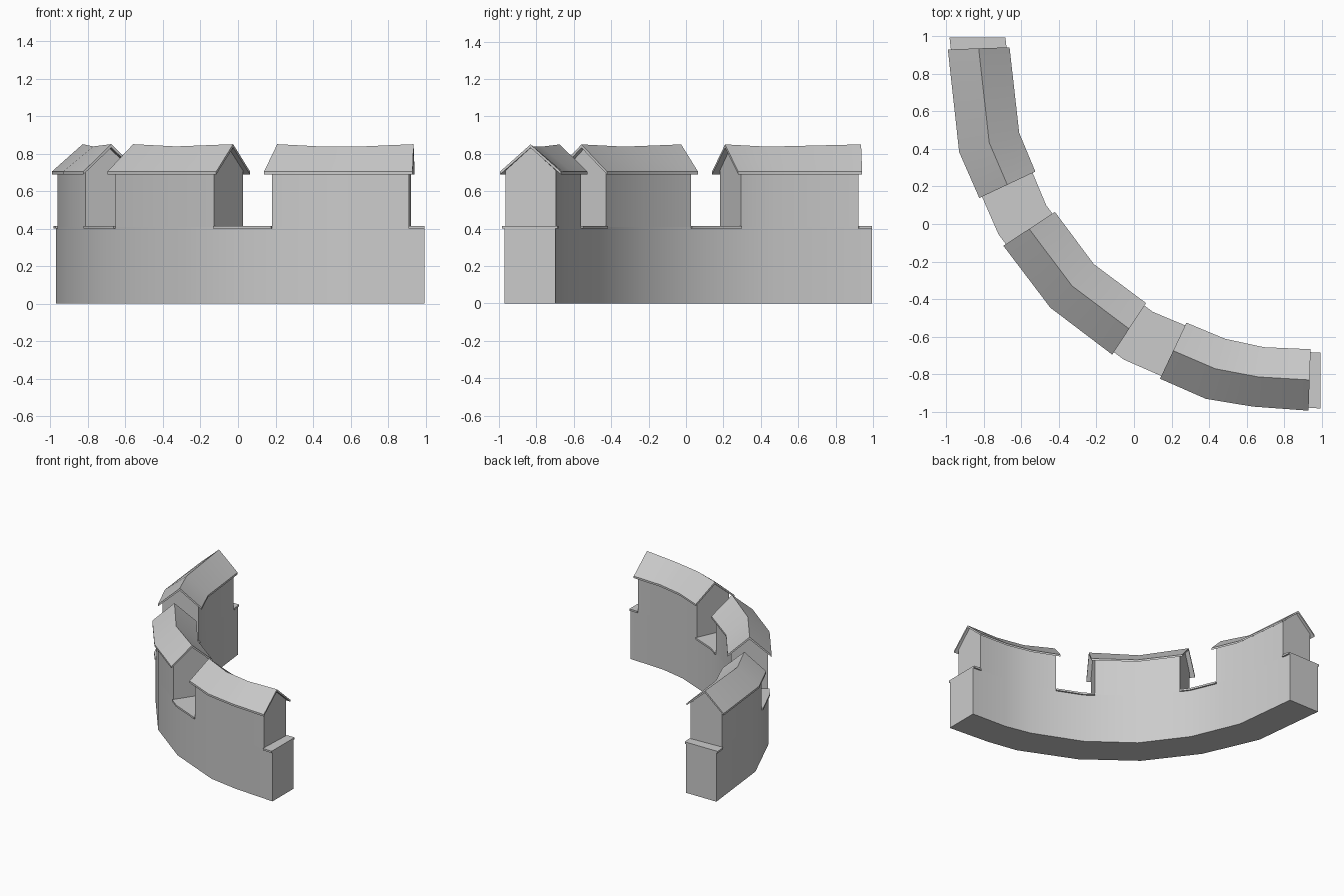
import bpy, bmesh, math
from mathutils import Vector

if "Cube" in bpy.data.objects:
    bpy.data.objects.remove(bpy.data.objects["Cube"])

CENTRE = Vector((1.0, 1.0))
R_MID = 1.835
# bend stations along the wall: angle, outer radius shift, inner radius shift
STATIONS = [(0, 0, 0), (10.5, .007, .015), (17.7, .028, .022), (31.5, .036, .036),
            (45, .045, .047), (58.5, .036, .036), (72.3, .028, .022), (90, 0, 0)]


def at_station(st, d):
    k = (d / 0.165 + 1) / 2
    r = R_MID + d + st[1] * k + st[2] * (1 - k)
    a = math.radians(st[0])
    return CENTRE + Vector((-math.sin(a), -math.cos(a))) * r


def pos(angle, d):
    for a, b in zip(STATIONS, STATIONS[1:]):
        if angle <= b[0]:
            f = (angle - a[0]) / (b[0] - a[0])
            return at_station(a, d).lerp(at_station(b, d), f)


def loft(name, a0, a1, section, closed=True, sag=0.0):
    """Sweep a (offset, height) section along the bent path."""
    angles = [a0] + [s[0] for s in STATIONS if a0 + .1 < s[0] < a1 - .1] + [a1]
    bm = bmesh.new()
    rings = []
    for i, a in enumerate(angles):
        drop = sag if 0 < i < len(angles) - 1 else 0
        ring = []
        for d, z in section:
            p = pos(a, d)
            ring.append(bm.verts.new((p.x, p.y, z - (drop if abs(d) < .01 else 0))))
        rings.append(ring)
    n = len(section)
    for r0, r1 in zip(rings, rings[1:]):
        for i in range(n if closed else n - 1):
            j = (i + 1) % n
            bm.faces.new((r0[i], r0[j], r1[j], r1[i]))
    bm.faces.new(rings[0])
    bm.faces.new(rings[-1][::-1])
    bmesh.ops.recalc_face_normals(bm, faces=bm.faces[:])
    me = bpy.data.meshes.new(name)
    bm.to_mesh(me)
    bm.free()
    ob = bpy.data.objects.new(name, me)
    bpy.context.collection.objects.link(ob)
    bpy.ops.object.select_all(action='DESELECT')
    ob.select_set(True)
    bpy.context.view_layer.objects.active = ob
    bpy.ops.object.shade_smooth_by_angle(angle=math.radians(30))
    return ob


W = 0.137    # half wall thickness
# lower wall, open under the merlons and ledges
loft("lower_wall", 0.2, 89.8, [(-W, .408), (-W, 0), (W, 0), (W, .408)], closed=False)

# merlons with gabled tops and roofs
MERLONS = [(2.6, 24.3), (34.3, 55.7), (65.7, 87.4)]
for i, (a, b) in enumerate(MERLONS):
    loft(f"merlon_{i + 1}", a, b,
         [(W, .408), (W, .71), (0, .832), (-W, .71), (-W, .408)], closed=False, sag=.012)
    a_end = 2.0 if i == 0 else a - .95
    b_end = 88.0 if i == 2 else b + .95
    loft(f"roof_{i + 1}", a_end, b_end,
         [(.165, .688), (.165, .704), (0, .85), (-.165, .704), (-.165, .688), (0, .832)],
         sag=.012)

# thin ledges in the gaps and at both ends
L = W + .012
GAPS = [(0.2, 2.6), (24.3, 34.3), (55.7, 65.7), (87.4, 89.8)]
for i, (a, b) in enumerate(GAPS):
    loft(f"ledge_{i + 1}", a, b, [(-L, .40), (L, .40), (L, .415), (-L, .415)])
